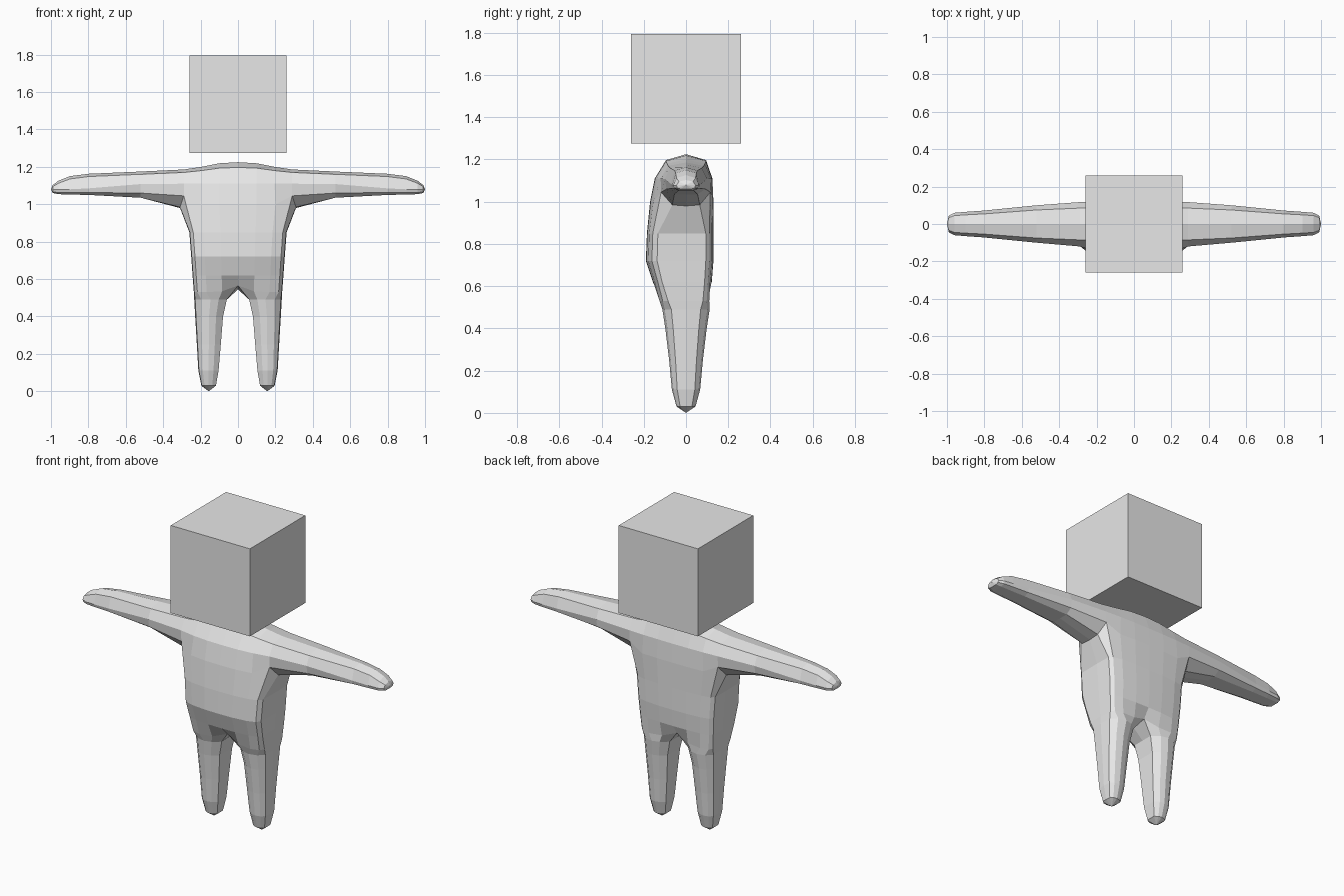
import bpy
import bmesh

default = bpy.data.objects.get("Cube")
if default:
    bpy.data.objects.remove(default, do_unlink=True)

grey = bpy.data.materials.new("plain grey")
grey.use_nodes = True
grey.diffuse_color = (0.8, 0.8, 0.8, 1)
grey.node_tree.nodes["Principled BSDF"].inputs["Base Color"].default_value = (0.8, 0.8, 0.8, 1)


def finish(bm, name):
    bmesh.ops.recalc_face_normals(bm, faces=bm.faces[:])
    mesh = bpy.data.meshes.new(name)
    bm.to_mesh(mesh)
    bm.free()
    mesh.materials.append(grey)
    obj = bpy.data.objects.new(name, mesh)
    bpy.context.collection.objects.link(obj)
    return obj


# Block head floating above the shoulders
bm = bmesh.new()
bmesh.ops.create_cube(bm, size=0.52)
finish(bm, "head").location = (0, 0, 1.535)

# Body: the left half is lofted from rings, then mirrored
bm = bmesh.new()


def verts(points):
    return [bm.verts.new(p) for p in points]


def strip(a, b, closed=False):
    n = len(a)
    for i in range(n if closed else n - 1):
        j = (i + 1) % n
        bm.faces.new((a[i], a[j], b[j], b[i]))


def fan(ring, tip):
    t = bm.verts.new(tip)
    for i, v in enumerate(ring):
        bm.faces.new((v, ring[(i + 1) % len(ring)], t))


def half_ring(xs, zs, front, back):
    """Front centre, round the side, to back centre: 11 points."""
    pts = [(x, y, z) for x, y, z in zip(xs, front, zs)]
    pts.append((xs[5], 0, zs[5]))
    pts += [(x, y, z) for x, y, z in reversed(list(zip(xs, back, zs[:5])))]
    return pts


TORSO_X = (0, 0.36, 0.71, 0.92, 0.99, 1)
TORSO_Y = (1, 0.99, 0.94, 0.85, 0.72)
LEG_X = (0, 0.25, 0.5, 0.78, 0.97, 1)
LEG_Y = (0.6, 0.9, 1, 0.9, 0.62)

# Torso, from chest to hips
chest = verts(half_ring((0, 0.1, 0.2, 0.29, 0.31, 0.31),
                        (1.0, 1.0, 1.0, 1.045, 0.985, 0.98),
                        (-0.17, -0.168, -0.155, -0.118, -0.065),
                        (0.13, 0.13, 0.125, 0.115, 0.065)))
ring = chest
for z, half, yf, yb in ((0.85, 0.26, -0.185, 0.13),
                        (0.72, 0.25, -0.19, 0.13),
                        (0.62, 0.243, -0.157, 0.122)):
    new = verts(half_ring([half * f for f in TORSO_X], [z] * 6,
                          [yf * f for f in TORSO_Y], [yb * f for f in TORSO_Y]))
    strip(ring, new)
    ring = new

# Crotch ring, closed underneath by one centre point
new = verts(half_ring([0.236 * f for f in TORSO_X],
                      (0.565, 0.535, 0.53, 0.53, 0.53, 0.53),
                      (-0.1, -0.12, -0.125, -0.11, -0.085),
                      (0.085, 0.105, 0.11, 0.098, 0.08)))
strip(ring, new)
ring = new + verts([(0, 0, 0.545)])

# Leg
for z, inner, outer, depth in ((0.49, 0.06, 0.234, 0.112),
                               (0.4, 0.08, 0.229, 0.098),
                               (0.25, 0.092, 0.22, 0.08),
                               (0.11, 0.104, 0.212, 0.067),
                               (0.03, 0.118, 0.196, 0.045)):
    xs = [inner + (outer - inner) * f for f in LEG_X]
    ys = [depth * f for f in LEG_Y]
    new = verts(half_ring(xs, [z] * 6, [-y for y in ys], ys) + [(inner, 0, z)])
    strip(ring, new, True)
    ring = new
fan(ring, (0.157, 0, 0))


# Shoulders: arches over the chest ring, ending in the full arm opening
def arch(i, x, yf, yb, edge_y, mid, edge, top):
    pts = verts([(x, yf, mid), (x, -edge_y, edge), (x, 0, top), (x, edge_y, edge), (x, yb, mid)])
    return [chest[i]] + pts + [chest[10 - i]]


prev = None
for spec in ((0, 0, -0.148, 0.125, 0.095, 1.11, 1.197, 1.225),
             (1, 0.1, -0.146, 0.124, 0.094, 1.11, 1.193, 1.219),
             (2, 0.195, -0.137, 0.122, 0.09, 1.11, 1.18, 1.2),
             (3, 0.29, -0.12, 0.117, 0.085, 1.11, 1.17, 1.186)):
    new = arch(*spec)
    if prev:
        strip(prev, new)
    prev = new

# Arm: columns are x, bottom, low, mid, edge, top heights, then half width
ring = prev + [chest[6], chest[5], chest[4]]
for x, bottom, low, mid, edge, top, w in (
        (0.52, 1.035, 1.06, 1.108, 1.16, 1.175, 0.1),
        (0.8, 1.05, 1.063, 1.085, 1.148, 1.163, 0.072),
        (0.9, 1.052, 1.063, 1.08, 1.135, 1.15, 0.065),
        (0.96, 1.054, 1.063, 1.078, 1.112, 1.126, 0.06),
        (0.99, 1.06, 1.066, 1.078, 1.095, 1.103, 0.045)):
    side = [(w * 0.92, low), (w, mid), (w * 0.75, edge)]
    pts = [(x, -y, z) for y, z in side] + [(x, 0, top)]
    pts += [(x, y, z) for y, z in reversed(side)]
    pts += [(x, w * 0.55, bottom), (x, 0, bottom), (x, -w * 0.55, bottom)]
    new = verts(pts)
    strip(ring, new, True)
    ring = new
fan(ring, (1.0, 0, 1.08))

# Mirror the half to the other side and weld the seam
bm.normal_update()
bmesh.ops.mirror(bm, geom=bm.verts[:] + bm.edges[:] + bm.faces[:], axis='X', merge_dist=0.0005)
bmesh.ops.remove_doubles(bm, verts=bm.verts[:], dist=0.0005)
finish(bm, "body")
